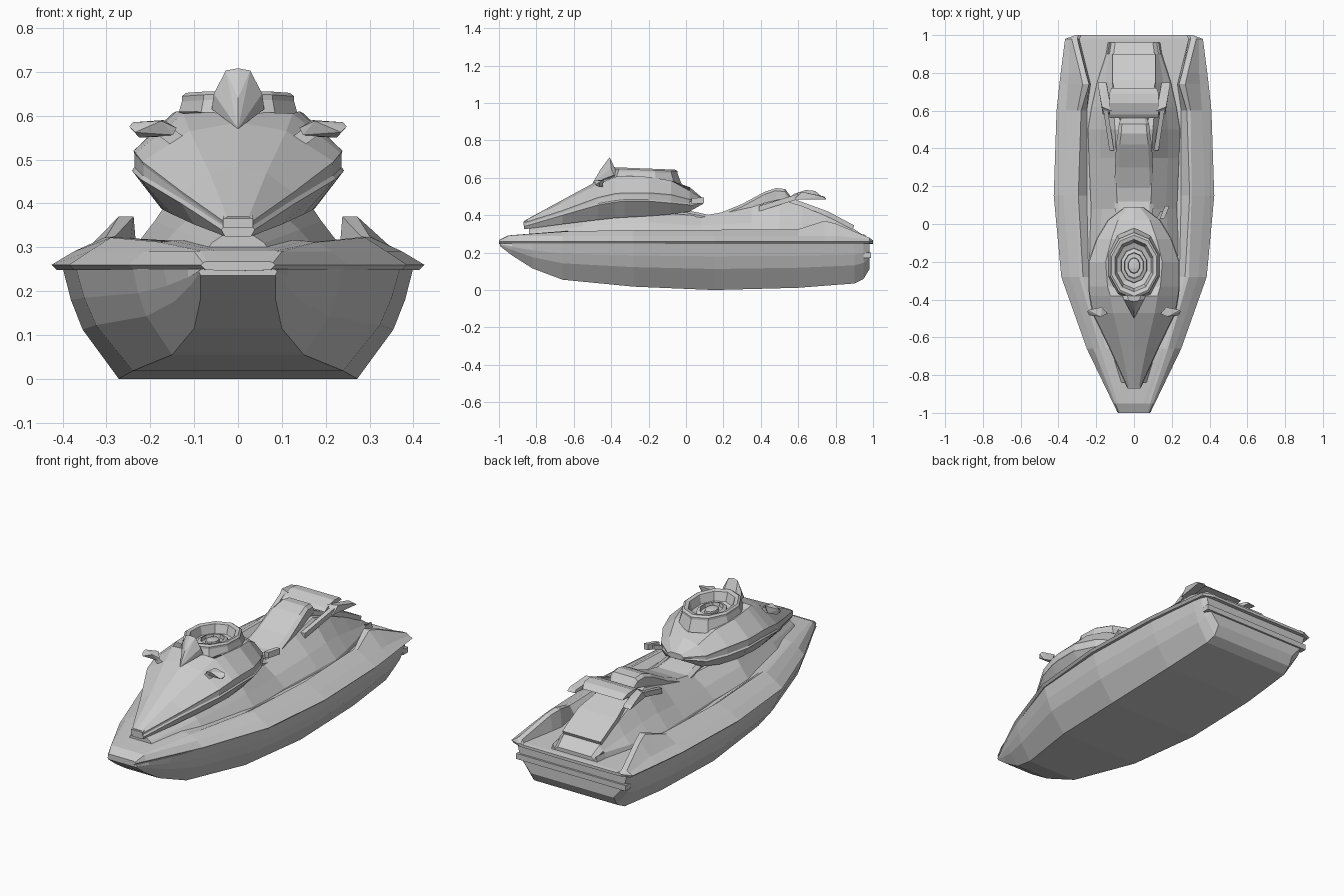
import bpy, bmesh, math
from mathutils import Vector


def finish(name, bm):
    bmesh.ops.remove_doubles(bm, verts=bm.verts, dist=0.0005)
    bmesh.ops.recalc_face_normals(bm, faces=bm.faces)
    me = bpy.data.meshes.new(name)
    bm.to_mesh(me)
    bm.free()
    ob = bpy.data.objects.new(name, me)
    bpy.context.collection.objects.link(ob)
    return ob


def loft(name, rows):
    """Skin mirrored sections; each row is (y, half section from bottom centre to top centre)."""
    bm = bmesh.new()
    rings = []
    for y, half in rows:
        pts = half + [(-x, z) for x, z in reversed(half[1:-1])]
        rings.append([bm.verts.new((x, y, z)) for x, z in pts])
    n = len(rings[0])
    for a, b in zip(rings, rings[1:]):
        for i in range(n):
            j = (i + 1) % n
            bm.faces.new((a[i], a[j], b[j], b[i]))
    bm.faces.new(rings[0])
    bm.faces.new(rings[-1])
    return finish(name, bm)


def solid(name, pts, sides=(1,)):
    """Convex faceted block round a few points, repeated for each side."""
    for s in sides:
        bm = bmesh.new()
        for x, y, z in pts:
            bm.verts.new((s * x, y, z))
        bmesh.ops.convex_hull(bm, input=bm.verts)
        bmesh.ops.dissolve_limit(bm, angle_limit=0.02, verts=bm.verts, edges=bm.edges)
        label = name if len(sides) == 1 else ("right_" if s > 0 else "left_") + name
        finish(label, bm)


def beam(a, b, w, h):
    """Corner points of a square bar from a to b."""
    return [(p[0] + i * w, p[1], p[2] + j * h) for p in (a, b) for i in (-1, 1) for j in (-1, 1)]


def lathe(name, profile, centre, scale, sides, tilt=0.0):
    """Elliptical turned shape; profile is (radius, z)."""
    bm = bmesh.new()
    rings = []
    for r, z in profile:
        ring = []
        for k in range(sides):
            t = 2 * math.pi * (k + 0.5) / sides
            y = r * scale[1] * math.sin(t)
            ring.append(bm.verts.new((centre[0] + r * scale[0] * math.cos(t), centre[1] + y, z + tilt * y)))
        rings.append(ring)
    for a, b in zip(rings, rings[1:]):
        for i in range(sides):
            j = (i + 1) % sides
            bm.faces.new((a[i], a[j], b[j], b[i]))
    bm.faces.new(rings[-1])
    finish(name, bm)


# Hull: y, half width at the deck line, keel height, half width of the flat bottom
rows = []
for y, w, zb, b in [(-.995, .09, .235, .085), (-.93, .12, .185, .085), (-.82, .175, .115, .10),
                    (-.66, .245, .055, .15), (-.28, .375, .018, .24), (.15, .405, 0, .272),
                    (.6, .39, .012, .272), (.9, .36, .035, .26), (.95, .35, .06, .25),
                    (.98, .335, .11, .25)]:
    h = .25 - zb
    rows.append((y, [(0, zb), (b, zb), (b + (w - b) * .62, zb + h * .45),
                     (b + (w - b) * .82, zb + h * .72), (w - .006, .25), (0, .25)]))
loft("hull", rows)

# Transom bumper strip
solid("transom_strip", [(s * .33, y, z) for s in (-1, 1) for y in (.95, .99) for z in (.17, .20)])

# Deck: y, edge half width, shoulder x, rail outer x, rail inner x, rail z, floor x, floor z
rows = []
for y, w, s, ro, ri, zr, f, zf in [
        (-1, .085, .08, .07, .06, .268, .05, .268), (-.95, .11, .10, .085, .07, .292, .05, .292),
        (-.66, .25, .215, .18, .17, .312, .15, .315), (-.28, .385, .34, .29, .27, .322, .24, .305),
        (.15, .425, .375, .305, .295, .322, .25, .285), (.6, .41, .36, .30, .28, .325, .25, .28),
        (.74, .395, .35, .272, .238, .37, .23, .275), (.80, .388, .345, .285, .255, .355, .245, .272),
        (.98, .365, .345, .33, .30, .28, .29, .265), (1, .31, .305, .30, .295, .265, .28, .262)]:
    zs = min(.29, .258 + .2 * (1.04 - y)) if y > -.99 else .265
    rows.append((y, [(0, .246), (w - .012, .248), (w, .26), (s, min(zs, zr)), (ro, zr), (ri, zr),
                     (f, zf), (0, zf)]))
loft("deck", rows)

# Pedestal under cowl and seat: y, foot, waist, top half widths, waist z, top z
rows = []
for y, a, m, t, zm, zt in [(-.84, .08, .06, .03, .31, .33), (-.55, .19, .14, .09, .34, .385),
                           (-.2, .25, .19, .15, .36, .42), (.08, .235, .17, .09, .345, .395),
                           (.35, .245, .18, .095, .36, .445), (.5, .25, .18, .10, .37, .485),
                           (.62, .23, .17, .11, .36, .45), (.75, .20, .155, .115, .335, .395),
                           (.9, .15, .13, .108, .30, .325), (.96, .14, .12, .10, .27, .285)]:
    rows.append((y, [(0, .26), (a, .26), (a - .01, .295), (m, zm), (t, zt), (0, zt)]))
loft("pedestal", rows)

# Seat cushion: y, half width, underside z, top z
rows = []
for y, w, zb, zt in [(-.06, .09, .39, .44), (.06, .10, .38, .415), (.12, .105, .375, .402),
                     (.19, .105, .385, .415), (.30, .10, .42, .46), (.42, .095, .465, .525),
                     (.48, .085, .48, .545), (.53, .08, .49, .54), (.56, .07, .48, .50)]:
    rows.append((y, [(0, zb), (w, zb), (w, zt - .014), (w * .8, zt), (0, zt)]))
loft("seat", rows)

# Grab handle behind the seat: side arms, rear tips and cross plate
both = (1, -1)
solid("handle_arm", beam((.118, .39, .435), (.15, .60, .50), .012, .014), both)
solid("handle_tip", [(.12, .58, .485), (.165, .58, .485), (.12, .60, .525), (.17, .62, .525),
                     (.145, .75, .485), (.19, .75, .485), (.145, .74, .50), (.19, .73, .50)], both)
solid("handle_plate", [(s * x, y, z) for s in both for x, y, z in
                       [(.13, .56, .50), (.13, .58, .515), (.13, .64, .535), (.13, .69, .53),
                        (.12, .72, .505), (.13, .68, .51)]])
solid("seat_back_ramp", [(s * x, y, z) for s in both for x, y, z in
                         [(.07, .54, .50), (.07, .50, .44), (.115, .76, .42), (.115, .9, .345), (.11, .88, .30),
                          (.11, .72, .36)]])

# Cowl: y, underside (x z), lower side z, upper side z at half width, shoulder (x z), centre z
rows = []
for y, hb, zb, hm, z1, z2, ht, zt, zc in [
        (-.865, .03, .325, .038, .34, .36, .025, .37, .37),
        (-.66, .10, .352, .13, .40, .425, .065, .47, .482),
        (-.47, .15, .375, .222, .455, .495, .11, .565, .585),
        (-.38, .17, .385, .238, .47, .515, .125, .605, .61),
        (-.33, .175, .388, .242, .475, .52, .14, .61, .56),
        (-.2, .17, .395, .242, .475, .52, .15, .605, .56),
        (-.08, .15, .405, .20, .465, .51, .12, .585, .56),
        (.02, .11, .42, .14, .455, .485, .085, .53, .55),
        (.09, .03, .46, .05, .468, .478, .03, .49, .49)]:
    rows.append((y, [(0, zb), (hb, zb), (hm, z1), (hm - .006, z1 + .008), (hm - .006, z2 - .008),
                     (hm - .004, z2), (ht, zt), (0, zc)]))
loft("cowl", rows)
solid("nose_grille", [(s * x, y, z) for s in both for x, y, z in
                      [(.034, -.87, .345), (.034, -.87, .365), (.03, -.80, .395), (.03, -.80, .35)]])

# Steering bowl with stepped rings and a hub
lathe("steering_bowl", [(1.2, .57), (1.06, .63), (1.06, .642), (.98, .65), (.84, .645), (.74, .60),
                        (.56, .588), (.55, .61), (.42, .618), (.40, .60), (.26, .60), (.24, .615),
                        (.1, .62)], (0, -.22), (.127, .165), 10, -.04)

# Small pointed windscreen
solid("windscreen", [(s * x, y, z) for s in both for x, y, z in
                     [(.028, -.405, .703), (.055, -.40, .65), (.06, -.385, .615), (.04, -.36, .61),
                      (0, -.41, .708), (0, -.50, .57), (0, -.46, .64)]])

# Mirrors and their stalks
solid("mirror", [(.14, -.475, .572), (.148, -.475, .556), (.175, -.49, .588), (.248, -.465, .575),
                 (.24, -.455, .585), (.225, -.46, .55), (.18, -.445, .552), (.17, -.44, .59),
                 (.235, -.485, .562)], both)
solid("mirror_stalk", beam((.12, -.47, .53), (.165, -.47, .562), .016, .008), both)

# Reverse lever beside the seat
solid("lever", beam((.11, .0, .455), (.155, .07, .475), .012, .012))
solid("lever_knob", beam((.15, .03, .475), (.175, .095, .48), .012, .016))
